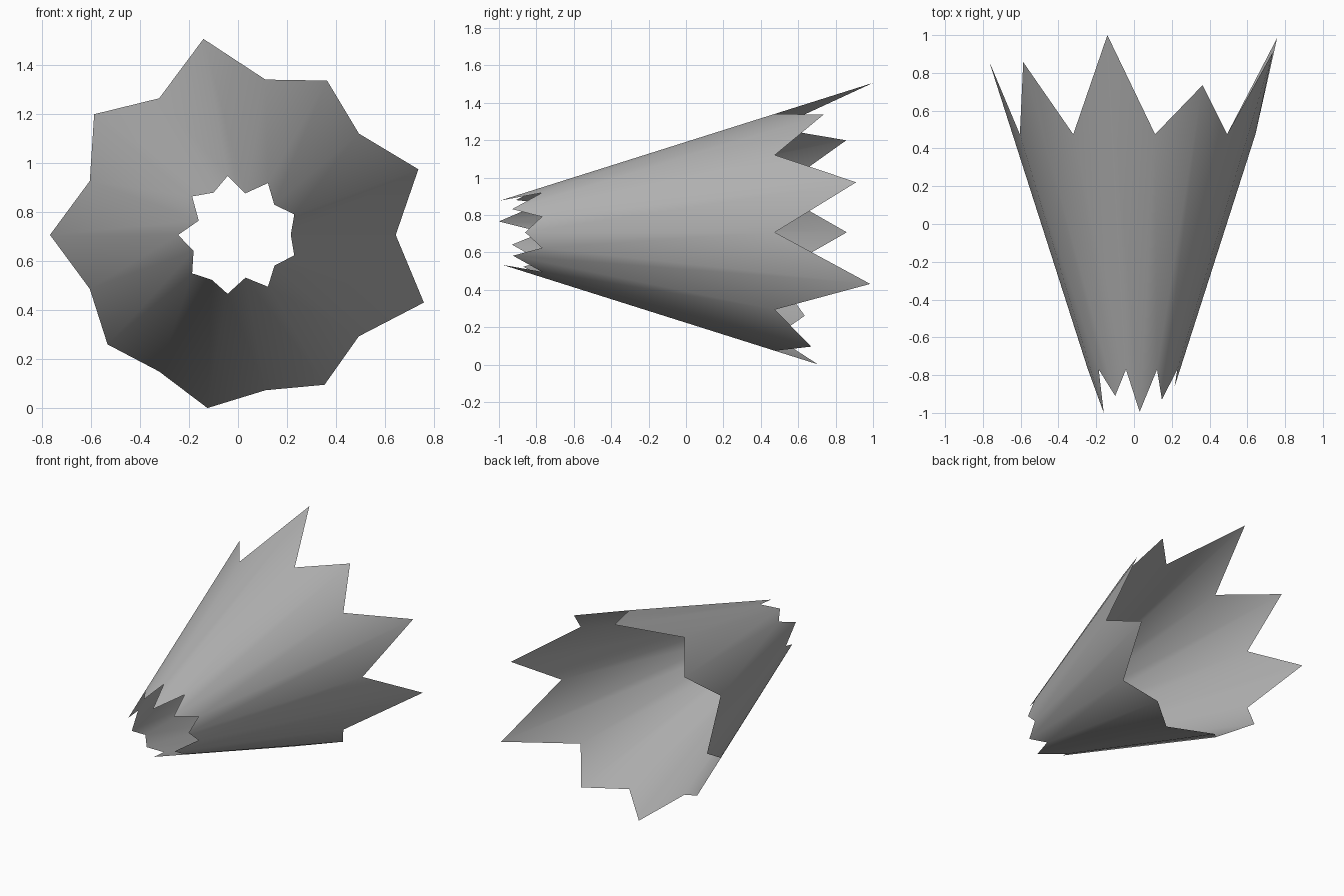
import bpy, bmesh
from math import cos, sin, radians

if "Cube" in bpy.data.objects:
    bpy.data.objects.remove(bpy.data.objects["Cube"])

CZ = 0.707                      # height of the cone axis, which runs along y
FRONT, BACK = -0.77, 0.475      # y of the notches at each end
# y of the tooth tips, one per 40 degrees
front_tips = [-0.86, -0.93, -0.995, -0.91, -1.0, -0.93, -0.87, -0.98, -0.925]
back_tips = [0.91, 0.735, 1.0, 0.857, 0.86, 0.635, 0.705, 0.67, 0.985]


def on_cone(angle, y):
    r = 0.244 + 0.3205 * (y - FRONT)
    return (r * cos(angle), y, CZ + r * sin(angle))


# Open cone shell: 18 straight columns with alternating tips and notches
bm = bmesh.new()
columns = []
for i in range(18):
    a = radians(20 * i)
    k = i // 2
    y0, y1 = (front_tips[k], BACK) if i % 2 == 0 else (FRONT, back_tips[k])
    columns.append((bm.verts.new(on_cone(a, y0)), bm.verts.new(on_cone(a, y1))))
for i in range(18):
    (a0, a1), (b0, b1) = columns[i], columns[(i + 1) % 18]
    bm.faces.new((a0, a1, b1, b0)).smooth = True   # wound to face outward

mesh = bpy.data.meshes.new("jagged_cone")
bm.to_mesh(mesh)
bm.free()

# Dark grey shell colour
grey = bpy.data.materials.new("dark_grey")
grey.diffuse_color = (0.44, 0.44, 0.44, 1)
grey.use_nodes = True
grey.node_tree.nodes["Principled BSDF"].inputs["Base Color"].default_value = grey.diffuse_color
mesh.materials.append(grey)
bpy.context.collection.objects.link(bpy.data.objects.new("jagged_cone", mesh))
